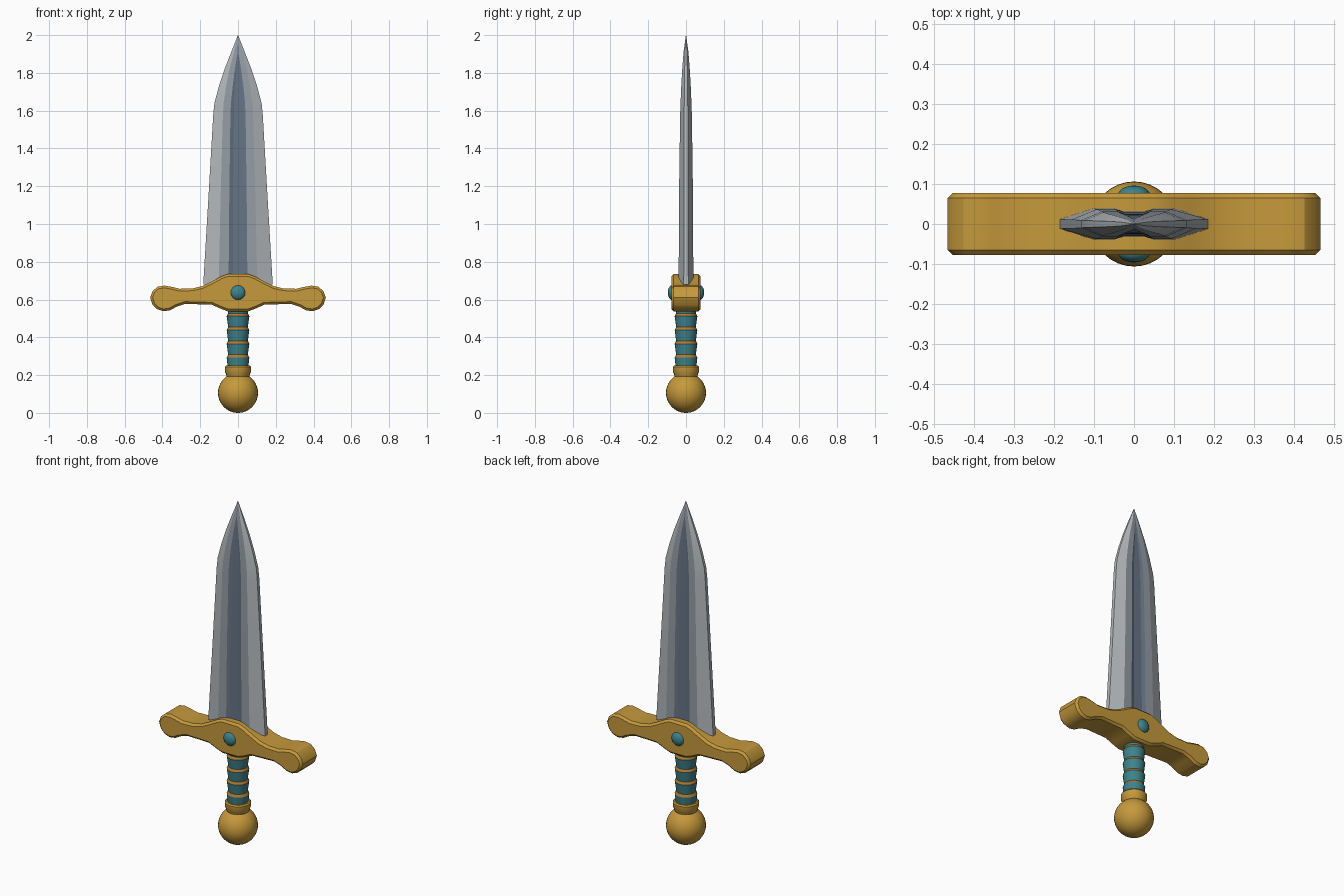
import bpy, bmesh, math

if "Cube" in bpy.data.objects:
    bpy.data.objects.remove(bpy.data.objects["Cube"])

def material(name, rgb):
    m = bpy.data.materials.new(name)
    m.diffuse_color = (*rgb, 1)
    m.use_nodes = True
    m.node_tree.nodes["Principled BSDF"].inputs["Base Color"].default_value = m.diffuse_color
    return m

GOLD = material("gold", (0.56, 0.32, 0.045))
BAND = material("dark_gold", (0.42, 0.20, 0.035))
TEAL = material("teal", (0.048, 0.23, 0.26))
EDGE = material("edge_steel", (0.45, 0.48, 0.50))
FLAT = material("flat_steel", (0.30, 0.335, 0.375))
GROOVE = material("groove_steel", (0.135, 0.175, 0.235))

def finish(name, bm, mats, angle):
    bmesh.ops.recalc_face_normals(bm, faces=bm.faces[:])
    me = bpy.data.meshes.new(name)
    bm.to_mesh(me)
    bm.free()
    for m in mats:
        me.materials.append(m)
    ob = bpy.data.objects.new(name, me)
    bpy.context.collection.objects.link(ob)
    bpy.ops.object.select_all(action='DESELECT')
    ob.select_set(True)
    bpy.context.view_layer.objects.active = ob
    bpy.ops.object.shade_smooth_by_angle(angle=math.radians(angle))
    return ob

def loft(bm, rings, mat_rule):
    """Bridge closed rings of points, cap both ends."""
    vs = [[bm.verts.new(p) for p in r] for r in rings]
    n = len(vs[0])
    for j in range(len(vs) - 1):
        for i in range(n):
            k = (i + 1) % n
            f = bm.faces.new((vs[j][i], vs[j][k], vs[j + 1][k], vs[j + 1][i]))
            f.material_index = mat_rule(j, i)
    bm.faces.new(vs[0])
    bm.faces.new(vs[-1])

def lathe(name, profile, mats, mat_rule=lambda j, i: 0, sides=24, angle=35):
    bm = bmesh.new()
    loft(bm, [[(r * math.cos(2 * math.pi * i / sides),
                r * math.sin(2 * math.pi * i / sides), z) for i in range(sides)]
              for r, z in profile], mat_rule)
    return finish(name, bm, mats, angle)

# Blade: height, half width, ridge, groove, groove floor, thickness, groove depth, edge thickness
sections = [
    (0.68, 0.184, 0.102, 0.050, 0.028, 0.039, 0.032, 0.012),
    (1.15, 0.156, 0.092, 0.046, 0.026, 0.037, 0.030, 0.011),
    (1.58, 0.131, 0.080, 0.040, 0.022, 0.031, 0.025, 0.010),
    (1.64, 0.125, 0.076, 0.037, 0.020, 0.029, 0.024, 0.009),
    (1.73, 0.101, 0.063, 0.028, 0.015, 0.025, 0.021, 0.008),
    (1.82, 0.071, 0.045, 0.016, 0.008, 0.020, 0.017, 0.007),
    (1.91, 0.036, 0.022, 0.002, 0.001, 0.013, 0.0128, 0.005),
    (2.00, 0.0006, 0.0004, 0.0002, 0.0001, 0.0006, 0.0006, 0.0004),
]
rings = []
for z, w, r, g, f, t, d, e in sections:
    half = [(-w, e), (-r, t), (-g, t), (-f, d), (f, d), (g, t), (r, t), (w, e)]
    rings.append([(x, -y, z) for x, y in half] + [(x, y, z) for x, y in half[::-1]])
zone = [0, 1, 2, 2, 2, 1, 0, 0]
bm = bmesh.new()
loft(bm, rings, lambda j, i: zone[i % 8])
finish("blade", bm, [EDGE, FLAT, GROOVE], 14)

# Cross guard: mirrored outline, extruded in depth with chamfered rims
right = [(0.055, 0.735), (0.09, 0.722), (0.14, 0.695), (0.19, 0.671), (0.24, 0.659),
         (0.31, 0.657), (0.35, 0.667), (0.39, 0.674), (0.425, 0.668), (0.452, 0.645),
         (0.465, 0.61), (0.452, 0.572), (0.428, 0.549), (0.395, 0.538), (0.36, 0.543),
         (0.325, 0.562), (0.28, 0.577), (0.14, 0.573), (0.095, 0.553), (0.055, 0.538)]
outline = right + [(-x, z) for x, z in right[::-1]]
bm = bmesh.new()
face = bm.faces.new([bm.verts.new((x, -0.077, z)) for x, z in outline])
ext = bmesh.ops.extrude_face_region(bm, geom=[face])
for v in ext["geom"]:
    if isinstance(v, bmesh.types.BMVert):
        v.co.y = 0.077
rims = [e for e in bm.edges if abs(e.verts[0].co.y - e.verts[1].co.y) < 1e-5]
bmesh.ops.bevel(bm, geom=rims, offset=0.012, segments=1, affect='EDGES')
finish("cross_guard", bm, [GOLD], 30)

# Gems on both sides of the guard
for side, name in ((-1, "front_gem"), (1, "back_gem")):
    bm = bmesh.new()
    bmesh.ops.create_uvsphere(bm, u_segments=16, v_segments=10, radius=0.04)
    for v in bm.verts:
        x, y, z = v.co
        v.co = (x, z * 0.6 + side * 0.072, y + 0.637)
    finish(name, bm, [TEAL], 35)

# Grip: teal segments narrowing downwards, gold shelves between them
profile = [(0.054, 0.235)]
for k in range(4):
    z = 0.235 + k * 0.073
    profile += [(0.060, z + 0.058), (0.052, z + 0.073)]
profile.append((0.056, 0.56))
lathe("grip", profile, [TEAL, BAND], lambda j, i: j % 2 if j < 8 else 0, angle=25)

# Collar and round pommel
lathe("collar", [(0.058, 0.185), (0.063, 0.205), (0.069, 0.218), (0.070, 0.243), (0.064, 0.25)],
      [GOLD])
bm = bmesh.new()
bmesh.ops.create_uvsphere(bm, u_segments=32, v_segments=20, radius=0.106)
for v in bm.verts:
    v.co.z += 0.107
bmesh.ops.translate(bm, verts=bm.verts[:], vec=(0, 0, -0.001))
finish("pommel", bm, [GOLD], 40)
